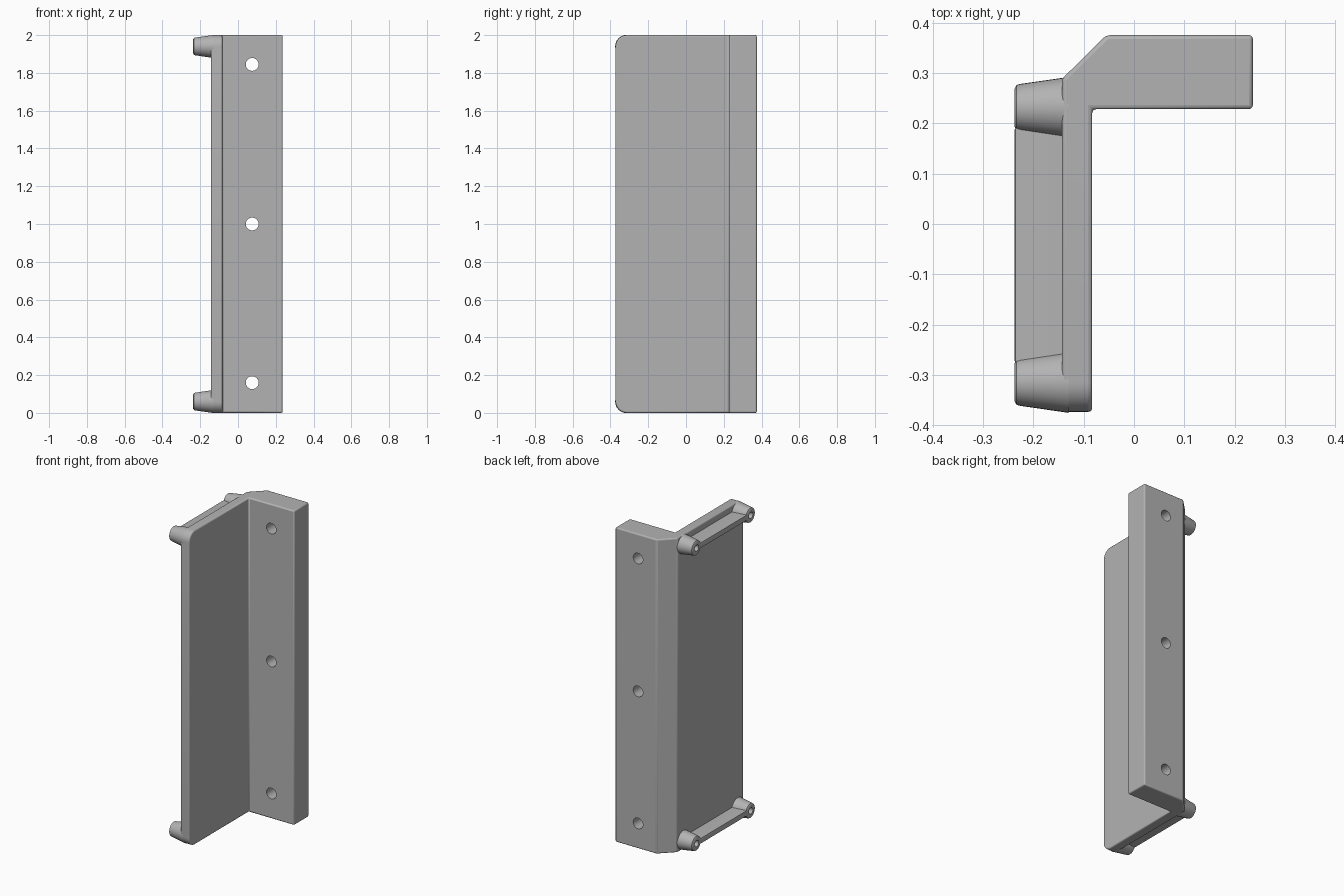
import bpy, bmesh, math
from mathutils import Matrix, Vector

cube = bpy.data.objects.get("Cube")
if cube:
    bpy.data.objects.remove(cube)

GREY = (0.45, 0.45, 0.45, 1)
grey = bpy.data.materials.new("plain grey")
grey.use_nodes = True
grey.diffuse_color = GREY
grey.node_tree.nodes["Principled BSDF"].inputs["Base Color"].default_value = GREY


def finish(bm, name, smooth=True):
    bmesh.ops.recalc_face_normals(bm, faces=bm.faces)
    mesh = bpy.data.meshes.new(name)
    bm.to_mesh(mesh)
    bm.free()
    mesh.materials.append(grey)
    ob = bpy.data.objects.new(name, mesh)
    bpy.context.collection.objects.link(ob)
    if smooth:
        bpy.ops.object.select_all(action="DESELECT")
        ob.select_set(True)
        bpy.context.view_layer.objects.active = ob
        bpy.ops.object.shade_smooth_by_angle(angle=math.radians(35))
    return ob


# Angle bracket: L-shaped section with a chamfered back corner, extruded upward
section = [(-0.143, -0.373), (-0.083, -0.373), (-0.083, 0.228), (0.236, 0.228),
           (0.236, 0.375), (-0.055, 0.375), (-0.143, 0.288)]
bm = bmesh.new()
base = bm.faces.new([bm.verts.new((x, y, 0)) for x, y in section])
top = bmesh.ops.extrude_face_region(bm, geom=[base])["geom"]
bmesh.ops.translate(bm, vec=(0, 0, 2),
                    verts=[v for v in top if isinstance(v, bmesh.types.BMVert)])
# Rounded front corners of the flange
corners = [e for e in bm.edges
           if all(v.co.y < -0.37 for v in e.verts)
           and abs(e.verts[0].co.z - e.verts[1].co.z) < 0.01]
bmesh.ops.bevel(bm, geom=corners, offset=0.06, segments=8, profile=0.5, affect="EDGES")
bracket = finish(bm, "angle_bracket")

# Screw holes through the thick leg
for i, z in enumerate((0.16, 1.0, 1.845)):
    bm = bmesh.new()
    bmesh.ops.create_cone(bm, cap_ends=True, segments=32, radius1=0.034, radius2=0.034,
                          depth=0.6, matrix=Matrix.Translation((0.075, 0.3, z))
                          @ Matrix.Rotation(math.pi / 2, 4, "X"))
    cutter = finish(bm, f"hole_cutter_{i + 1}", smooth=False)
    cutter.hide_render = True
    cutter.hide_set(True)
    cutter.display_type = "WIRE"
    cut = bracket.modifiers.new(f"screw_hole_{i + 1}", "BOOLEAN")
    cut.object = cutter
    cut.operation = "DIFFERENCE"
    cut.solver = "EXACT"

# Softened outer edges, applied before the holes are cut
soft = bracket.modifiers.new("soft_edges", "BEVEL")
soft.width = 0.008
soft.segments = 3
soft.limit_method = "ANGLE"
soft.angle_limit = math.radians(40)
bracket.modifiers.move(len(bracket.modifiers) - 1, 0)

# Tapered bosses with a small blind hole in the tip: (x, radius)
boss = [(-0.13, 0.061), (-0.143, 0.059), (-0.226, 0.047), (-0.233, 0.045),
        (-0.237, 0.038), (-0.237, 0.02), (-0.19, 0.02), (-0.19, 0)]
for level, z in (("lower", 0.06), ("upper", 1.94)):
    for side, y in (("front", -0.314), ("back", 0.231)):
        bm = bmesh.new()
        verts = [bm.verts.new((x, y + r, z)) for x, r in boss]
        edges = [bm.edges.new(pair) for pair in zip(verts, verts[1:])]
        bmesh.ops.spin(bm, geom=verts + edges, cent=(0, y, z), axis=(1, 0, 0),
                       angle=math.tau, steps=32)
        bmesh.ops.remove_doubles(bm, verts=bm.verts, dist=0.0005)
        finish(bm, f"{level}_{side}_boss")

    # Rib joining each pair of bosses
    bm = bmesh.new()
    bmesh.ops.create_cube(bm, size=1, matrix=Matrix.Translation((-0.186, -0.042, z))
                          @ Matrix.Diagonal((0.102, 0.47, 0.036, 1)))
    rim = [e for e in bm.edges if all(v.co.x < -0.2 for v in e.verts)]
    bmesh.ops.bevel(bm, geom=rim, offset=0.006, segments=2, profile=0.5, affect="EDGES")
    finish(bm, f"{level}_rib")
